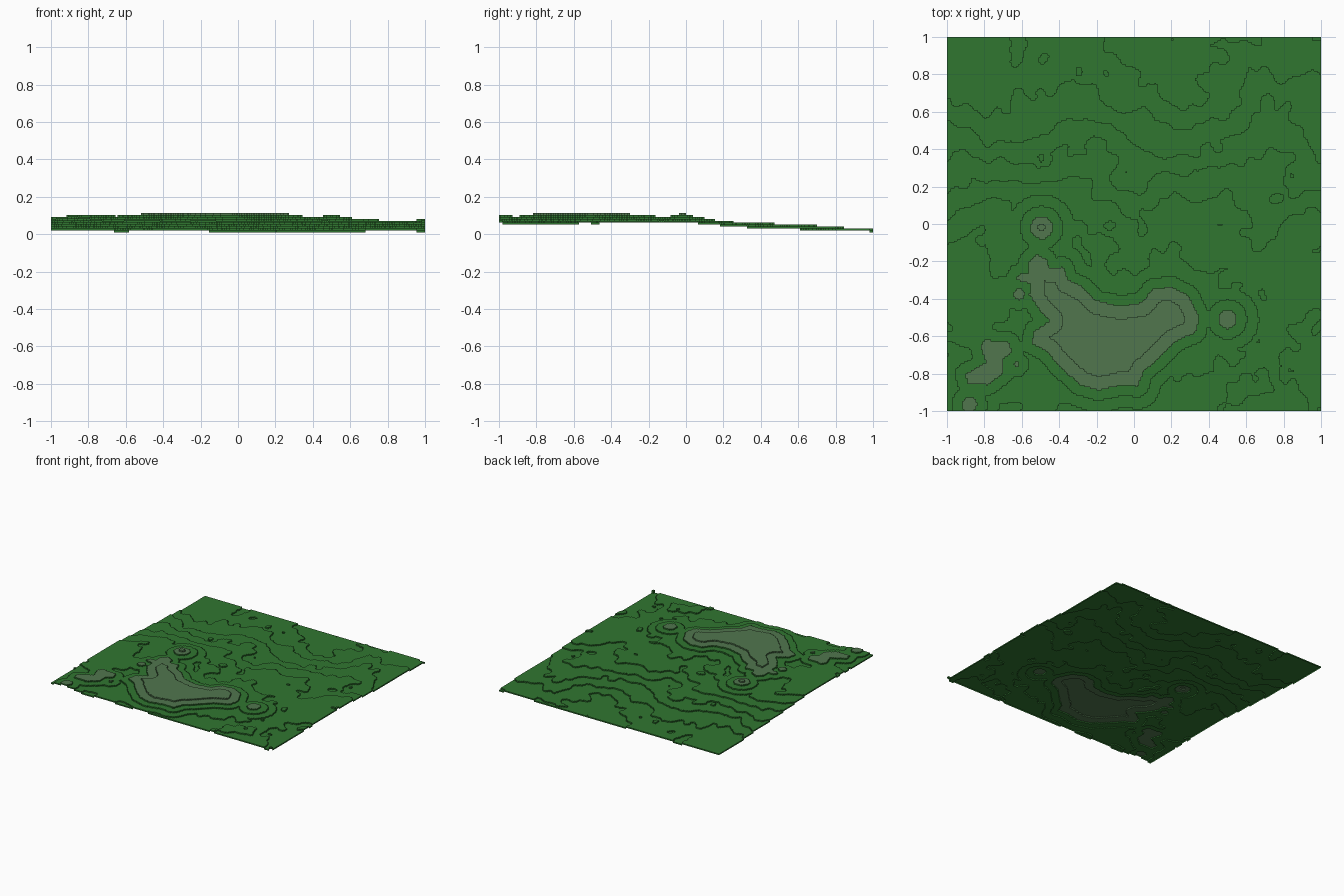
import bpy
import math
from mathutils import noise, Vector

if "Cube" in bpy.data.objects:
    bpy.data.objects.remove(bpy.data.objects["Cube"])

N = 220            # cells per side
STEP = 0.0102      # height of one terrace
CELL = 2.0 / N


def material(name, rgb):
    m = bpy.data.materials.new(name)
    m.diffuse_color = (*rgb, 1.0)
    m.use_nodes = True
    m.node_tree.nodes["Principled BSDF"].inputs["Base Color"].default_value = m.diffuse_color
    return m


grass = material("grass_green", (0.0296, 0.180, 0.0296))
rock = material("grey_green_summit", (0.082, 0.182, 0.076))

# Outlines of the bare summits, seen from above
MAIN = [(-.56, -.2), (-.52, -.16), (-.47, -.19), (-.45, -.24), (-.38, -.23), (-.35, -.30),
        (-.27, -.34), (-.2, -.41), (-.07, -.44), (.04, -.42), (.10, -.35), (.2, -.335),
        (.29, -.38), (.35, -.5), (.33, -.58), (.22, -.63), (.11, -.74), (.05, -.79),
        (.02, -.87), (-.06, -.86), (-.19, -.89), (-.29, -.86), (-.4, -.76), (-.47, -.68),
        (-.55, -.64), (-.53, -.57), (-.45, -.52), (-.5, -.47), (-.56, -.38), (-.55, -.32),
        (-.63, -.30), (-.62, -.27), (-.56, -.26)]
SIDE = [(-.82, -.66), (-.8, -.62), (-.67, -.63), (-.65, -.69), (-.7, -.72), (-.7, -.8),
        (-.78, -.86), (-.89, -.85), (-.9, -.8), (-.79, -.74)]
KNOLLS = [(-.495, -.02, .06), (.5, -.51, .05), (-.615, -.375, .03),
          (-.88, -.965, .04), (-.63, -.75, .013)]


def inside_distance(poly, x, y):
    """Distance to the outline, positive inside."""
    best, inside = 9.0, False
    ax, ay = poly[-1]
    for bx, by in poly:
        ex, ey = bx - ax, by - ay
        t = ((x - ax) * ex + (y - ay) * ey) / (ex * ex + ey * ey)
        t = min(1.0, max(0.0, t))
        best = min(best, math.hypot(x - ax - ex * t, y - ay - ey * t))
        if (ay > y) != (by > y) and x < ax + (y - ay) * ex / ey:
            inside = not inside
        ax, ay = bx, by
    return best if inside else -best


# Average terrace level from front to back
PROFILE = [(-1, 7.2), (-.7, 7.8), (-.4, 8.2), (0, 7.4), (.3, 5.3), (.6, 3.8), (1.01, 2.5)]


def profile(y):
    for (y0, a), (y1, b) in zip(PROFILE, PROFILE[1:]):
        if y <= y1:
            return a + (b - a) * (y - y0) / (y1 - y0)
    return PROFILE[-1][1]


def level(x, y):
    d = max(inside_distance(MAIN, x, y), inside_distance(SIDE, x, y))
    for cx, cy, r in KNOLLS:
        d = max(d, r - math.hypot(x - cx, y - cy))
    if d > 0:
        top = d > 0.07 or math.hypot(x + .495, y + .02) < 0.02
        return 11 if top else 10
    south = min(1.0, max(0.0, (0.5 - y) / 0.6))
    h = profile(y) - south * (0.9 * x + 0.2)
    h += 1.1 * noise.noise(Vector((x * 2.1 + 5, y * 2.1, 1.7)))
    h += 0.7 * noise.noise(Vector((x * 5 + 2, y * 5, 4.3)))
    h += 0.5 * noise.noise(Vector((x * 12, y * 12 + 3, 8.1)))
    h = max(h, 9.4 + d * 16)                   # slopes rising to the summits
    if x + 1 > 1.985 and y < -0.985:
        h = 8                                  # raised front right corner
    return max(1, min(9, round(h)))


def centre(i):
    return -1 + (i + 0.5) * CELL


heights = [[level(centre(i), centre(j)) for j in range(N)] for i in range(N)]

verts, faces, mats, index = [], [], [], {}


def v(i, j, k):
    key = (i, j, k)
    if key not in index:
        index[key] = len(verts)
        verts.append((-1 + i * CELL, -1 + j * CELL, k * STEP))
    return index[key]


def add(corners, is_rock):
    faces.append([v(*c) for c in corners])
    mats.append(1 if is_rock else 0)


def height(i, j, fallback):
    """Neighbour level; the sheet's rim drops one terrace."""
    if 0 <= i < N and 0 <= j < N:
        return heights[i][j]
    return fallback - 1


# Terrace tops and the upright walls between them
for i in range(N):
    for j in range(N):
        h = heights[i][j]
        add([(i, j, h), (i + 1, j, h), (i + 1, j + 1, h), (i, j + 1, h)], h >= 10)
        sides = [((i, j), (i + 1, j), (i, j - 1)),
                 ((i + 1, j), (i + 1, j + 1), (i + 1, j)),
                 ((i + 1, j + 1), (i, j + 1), (i, j + 1)),
                 ((i, j + 1), (i, j), (i - 1, j))]
        for a, b, n in sides:
            low = height(*n, h)
            if low < h:
                add([(*a, low), (*b, low), (*b, h), (*a, h)], h >= 11)

mesh = bpy.data.meshes.new("terraced_land")
mesh.from_pydata(verts, [], faces)
mesh.materials.append(grass)
mesh.materials.append(rock)
mesh.polygons.foreach_set("material_index", mats)
mesh.update()
land = bpy.data.objects.new("terraced_land", mesh)
bpy.context.collection.objects.link(land)
